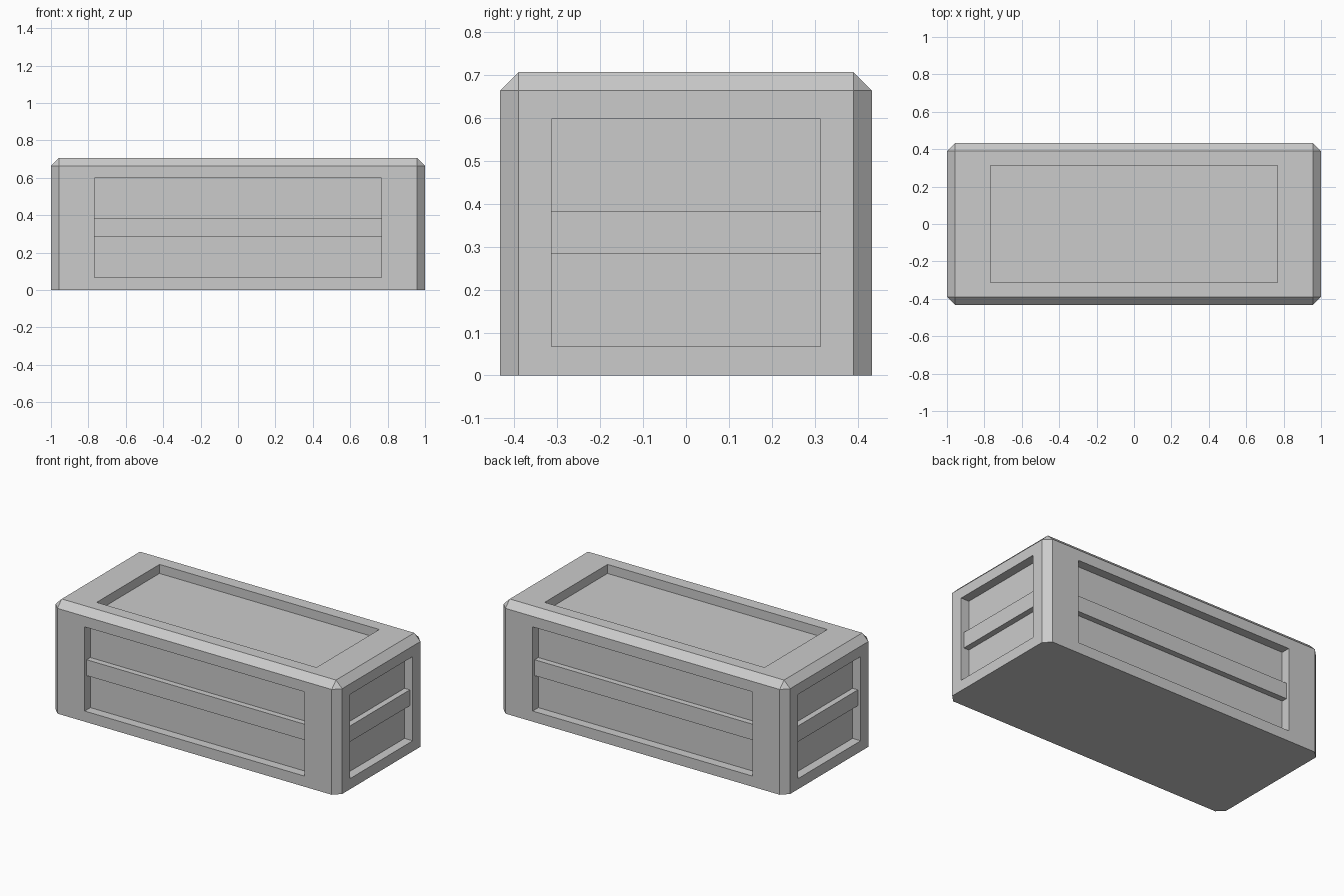
import bpy, bmesh
from mathutils import Vector, Matrix

if "Cube" in bpy.data.objects:
    bpy.data.objects.remove(bpy.data.objects["Cube"])

SIZE = Vector((2.0, 0.866, 0.707))
CHAMFER = 0.043
PANEL = (0.767, 0.313)          # half width of recesses along x and y
PANEL_Z = (0.067, 0.598)        # bottom and top of the side recesses
DEPTH = 0.057                   # recess depth
BAR_INSET = 0.02                # rail face below the outer surface
BAR_Z = (0.283, 0.383)


def add_object(name, bm):
    bmesh.ops.recalc_face_normals(bm, faces=bm.faces)
    mesh = bpy.data.meshes.new(name)
    bm.to_mesh(mesh)
    bm.free()
    obj = bpy.data.objects.new(name, mesh)
    bpy.context.collection.objects.link(obj)
    return obj


def box(name, lo, hi):
    lo, hi = Vector(lo), Vector(hi)
    bm = bmesh.new()
    bmesh.ops.create_cube(bm, size=1, matrix=Matrix.Translation((lo + hi) / 2)
                          @ Matrix.Diagonal((*(hi - lo), 1)))
    return add_object(name, bm)


# Crate body: box chamfered on all edges except the base
bm = bmesh.new()
bmesh.ops.create_cube(bm, size=1, matrix=Matrix.Translation((0, 0, SIZE.z / 2))
                      @ Matrix.Diagonal((*SIZE, 1)))
edges = [e for e in bm.edges if max(v.co.z for v in e.verts) > 0.1]
bmesh.ops.bevel(bm, geom=edges, offset=CHAMFER, offset_type='OFFSET',
                segments=1, profile=0.5, affect='EDGES')
bm.normal_update()

# Recessed panels on the four sides and the top
main = [f for f in bm.faces if f.normal.z > -0.5
        and max(abs(c) for c in f.normal) > 0.99]
for face in main:
    n = face.normal.copy()
    bmesh.ops.inset_individual(bm, faces=[face], thickness=0.03)
    for v in face.verts:
        for axis in (0, 1):
            if abs(n[axis]) < 0.5:
                v.co[axis] = PANEL[axis] if v.co[axis] > 0 else -PANEL[axis]
        if abs(n.z) < 0.5:
            v.co.z = PANEL_Z[1] if v.co.z > SIZE.z / 2 else PANEL_Z[0]
    # Walls of the recess
    floor = bmesh.ops.extrude_discrete_faces(bm, faces=[face])["faces"][0]
    bmesh.ops.translate(bm, verts=floor.verts, vec=-n * DEPTH)
add_object("crate_body", bm)

# Horizontal rails across the side recesses
for sign, front, side in ((-1, "front", "left"), (1, "back", "right")):
    y = sorted((sign * (SIZE.y / 2 - DEPTH), sign * (SIZE.y / 2 - BAR_INSET)))
    box(front + "_rail", (-PANEL[0], y[0], BAR_Z[0]), (PANEL[0], y[1], BAR_Z[1]))
    x = sorted((sign * (SIZE.x / 2 - DEPTH), sign * (SIZE.x / 2 - BAR_INSET)))
    box(side + "_rail", (x[0], -PANEL[1], BAR_Z[0]), (x[1], PANEL[1], BAR_Z[1]))
